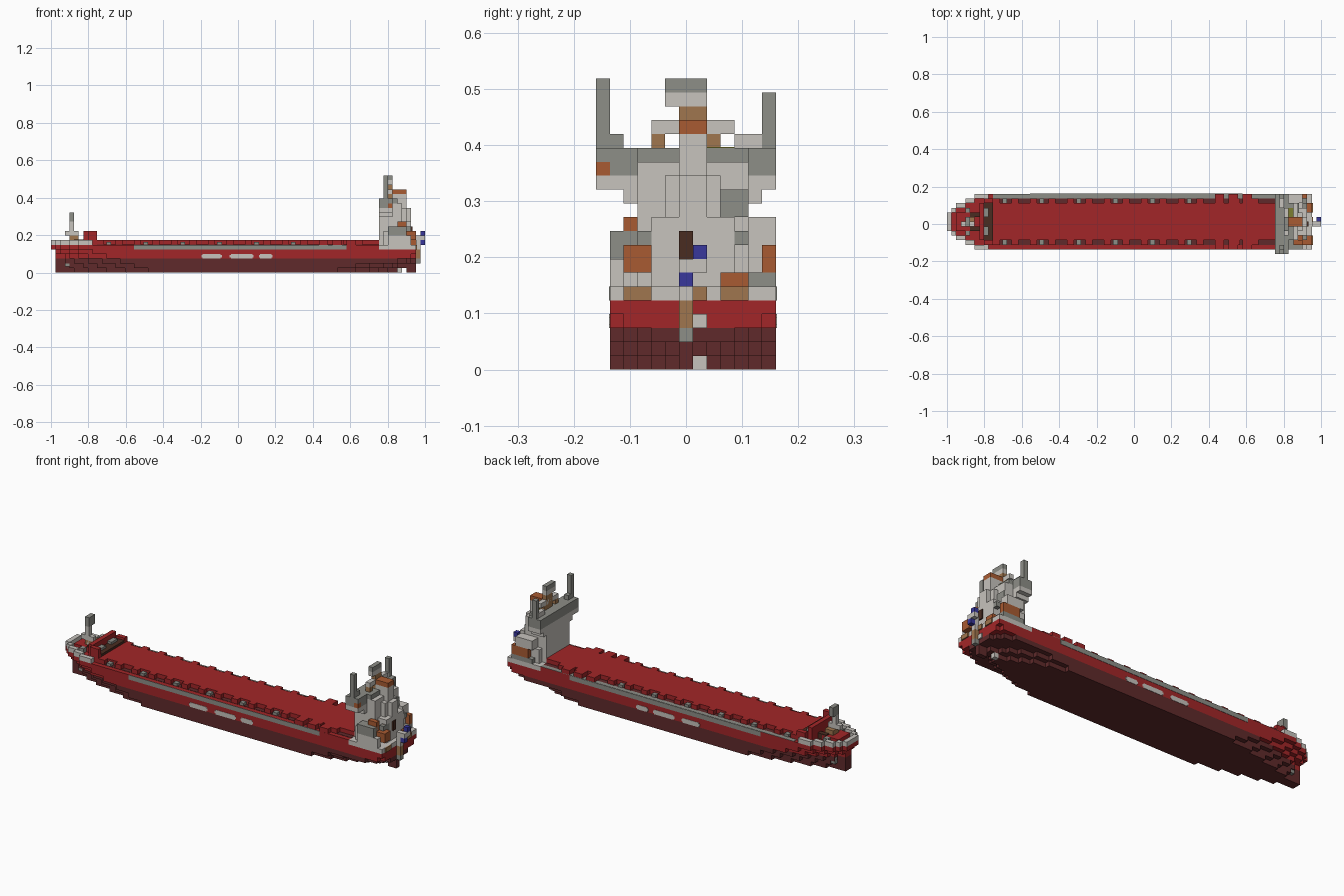
import bpy, bmesh

default = bpy.data.objects.get("Cube")
if default:
    bpy.data.objects.remove(default)

U = 2 / 81          # one building block
PLATE = 0.25        # thickness of painted plates, in blocks


def material(name, hexa):
    def linear(c):
        return c / 12.92 if c <= 0.04045 else ((c + 0.055) / 1.055) ** 2.4
    rgb = [linear(int(hexa[n:n + 2], 16) / 255) for n in (0, 2, 4)]
    m = bpy.data.materials.new(name)
    m.use_nodes = True
    m.diffuse_color = (*rgb, 1)
    m.node_tree.nodes["Principled BSDF"].inputs["Base Color"].default_value = (*rgb, 1)
    return m


RED = material("hull red", "a22628")
MAROON = material("dark red", "602a2b")
LIGHT = material("light grey", "c7c3bd")
GREY = material("mid grey", "8d8e87")
BROWN = material("tan brown", "a0764e")
ORANGE = material("rust orange", "a95b32")
DARK = material("dark brown", "4a2c21")
BLUE = material("flag blue", "38379c")
OLIVE = material("olive", "7c7d30")


def prism(name, mat, outline, bottom, top):
    """Extrude an outline given in blocks between two heights in blocks."""
    bm = bmesh.new()
    verts = [bm.verts.new(((i - 40.5) * U, (j - 6.5) * U, bottom * U)) for i, j in outline]
    face = bm.faces.new(verts)
    new = bmesh.ops.extrude_face_region(bm, geom=[face])["geom"]
    bmesh.ops.translate(bm, vec=(0, 0, (top - bottom) * U),
                        verts=[g for g in new if isinstance(g, bmesh.types.BMVert)])
    bmesh.ops.recalc_face_normals(bm, faces=bm.faces)
    mesh = bpy.data.meshes.new(name)
    bm.to_mesh(mesh)
    bm.free()
    mesh.materials.append(mat)
    ob = bpy.data.objects.new(name, mesh)
    bpy.context.collection.objects.link(ob)


def box(name, mat, x, y, z):
    """Box from (start, end) block ranges."""
    outline = [(x[0], y[0]), (x[1], y[0]), (x[1], y[1]), (x[0], y[1])]
    prism(name, mat, outline, *z)


def pair(name, mat, x, y, z):
    """The same box on both sides of the hull centreline, which is at block 7."""
    box(name + "_left", mat, x, y, z)
    box(name + "_right", mat, x, (14 - y[1], 14 - y[0]), z)


def stepped(bow, stern):
    """Stair-stepped hull outline: block index where each half width starts and ends."""
    side = []
    for h, i in enumerate(bow, 1):
        side += [(i, h - 1), (i, h)]
    for h, i in reversed(list(enumerate(stern, 1))):
        side += [(i, h), (i, h - 1)]
    clean = []
    for p in side:
        if clean and p == clean[-1]:
            continue
        if len(clean) > 1 and clean[-1][0] == clean[-2][0] == p[0]:
            clean.pop()
        clean.append(p)
    left = [(i, 7 + h) for i, h in clean]
    right = [(i, 7 - h) for i, h in reversed(clean) if h]
    return left + right


# Hull layers, from the keel up
layers = [
    ("keel", MAROON, (1, 5, 8, 12, 16, 21), (75, 73, 71, 69, 66, 62)),
    ("bilge", MAROON, (1, 4, 7, 10, 14, 18), (77, 75, 74, 72, 69, 66)),
    ("waterline", MAROON, (1, 3, 5, 8, 11, 15), (79, 79, 79, 78, 77, 75)),
    ("lower_side", RED, (1, 3, 4, 6, 8, 12), (79, 79, 79, 79, 79, 78)),
    ("upper_side", RED, (1, 1, 2, 4, 6, 9), [79] * 6),
    ("main_deck", RED, (0, 0, 1, 2, 4, 6), [71] * 6),
]
for k, (name, mat, bow, stern) in enumerate(layers):
    prism(name, mat, stepped(bow, stern), k, k + 1)
box("aft_deck", LIGHT, (71, 79), (1, 13), (5, 6))

# Side stripes and painted ovals
pair("side_stripe", GREY, (18, 64), (13 - PLATE, 13 + PLATE / 4), (5, 6))
box("deck_edge_left", GREY, (10, 71), (12, 13), (6, 6 + PLATE / 4))
pair("gutter", MAROON, (10, 71), (11, 12), (6, 6 + PLATE / 4))
for n, (a, b) in enumerate([(32.6, 37), (38.7, 43.9), (45, 48)]):
    for side, y in (("right", (1 - PLATE / 4, 1 + PLATE / 4)), ("left", (13 - PLATE / 4, 13 + PLATE / 4))):
        tag = f"hull_patch_{side}_{n}"
        box(tag, LIGHT, (a + PLATE, b - PLATE), y, (3, 4))
        box(tag + "_ends", LIGHT, (a, b), y, (3 + PLATE, 4 - PLATE))

# Cargo hatch with notched edges
box("hatch_cover", RED, (10, 71), (3, 11), (6, 7))
for i in range(10, 70, 4):
    pair(f"hatch_lug_{i}", RED, (i, i + 1.5), (11, 12), (6, 7))
for i in (58, 61, 64):
    pair(f"aft_locker_{i}", RED, (i, i + 2), (11, 12.99), (6, 7))
for i in range(12, 56, 8):
    pair(f"rail_post_{i}", GREY, (i, i + 1), (11, 12), (6, 6.6))

# Bow bulwark following the deck outline
box("stem_rail", LIGHT, (0, 1), (5, 9), (6, 7))
rails = [(1, 2, 2), (2, 4, 3), (4, 6, 4), (6, 9, 5)]
for a, b, h in rails:
    pair(f"bow_rail_{a}", LIGHT, (a, b), (7 + h, 8 + h), (6, 7))
pair("bow_bollard", GREY, (4, 5), (9, 10), (6, 7))
pair("anchor", GREY, (3, 4), (8, 8.8), (1.3, 2.7))

# Forward mast and store
box("windlass", RED, (2, 6), (5, 9), (6, 7))
pair("chain_locker", DARK, (5, 7), (8, 9), (6, 7.2))
box("mast_foot", BROWN, (4, 6), (6, 8), (7, 8))
box("mast_base", LIGHT, (3, 6), (6, 7), (8, 9))
box("mast_pole", LIGHT, (4, 5), (6, 7), (7, 11))
box("mast_head", GREY, (4, 5), (6, 8), (11, 13))
box("store_front", RED, (7, 8), (3, 11), (6, 9))
box("store_side_right", RED, (8, 10), (2, 3), (6, 9))
box("store_side_left", RED, (8, 10), (11, 12), (6, 8))
box("store_floor", DARK, (8, 10), (3, 11), (6, 7.5))
pair("store_vent", GREY, (8, 9), (8, 10), (7.5, 8))

# Accommodation block in tiers
box("front_house", LIGHT, (71, 76), (3, 11), (6, 13))
pair("lower_house", LIGHT, (72, 77), (11, 12), (6, 9))
box("middle_house", LIGHT, (76, 78), (4, 10), (6, 11))
box("upper_house", LIGHT, (76, 77), (5, 9), (11, 14))
box("upper_house_aft", LIGHT, (77, 78), (6, 8), (11, 14))
box("bridge_support", LIGHT, (71, 74), (2, 12), (12, 13))
box("outer_deck_right", LIGHT, (73, 78), (1, 2), (6, 8))
box("outer_deck_left", GREY, (73, 78), (11, 13), (6, 7))
box("raft_left", ORANGE, (74, 78), (12, 13), (7, 9))
box("boat_frame_left", LIGHT, (73, 77), (11, 13), (9, 11))
box("boat_frame_right", GREY, (73, 77), (1, 3), (8, 10))
box("lifeboat_right", ORANGE, (75, 77), (2, 3), (9, 11))
box("raft_right", ORANGE, (76, 79), (2, 4), (7, 9))
box("aft_locker_right", GREY, (77, 78), (3, 5), (8, 10))
box("aft_locker_left", GREY, (77, 78), (10, 11), (9, 10))
box("aft_crate", ORANGE, (77, 79), (9, 11), (6, 7))
for n, (a, b) in enumerate([(2, 4), (7, 8), (9, 11)]):
    box(f"stern_panel_{n}", BROWN, (79, 79 + PLATE), (a, b), (5, 6))
box("aft_door", DARK, (78, 78 + PLATE), (6, 7), (8, 10))
box("side_door", DARK, (77, 78), (4 - PLATE, 4), (9, 10))
box("air_intake", GREY, (76, 76 + PLATE), (9, 11), (11, 13))

# Bridge with wings and corner posts
box("bridge_floor", LIGHT, (71, 74), (0, 13), (13, 14))
box("bridge_front", GREY, (71, 72), (0, 13), (14, 16))
box("bridge_room", LIGHT, (72, 76), (3, 11), (13, 15))
box("bridge_roof", GREY, (72, 75), (3, 11), (15, 16))
pair("wing_inner", GREY, (72, 74), (11, 13), (14, 16))
box("wing_end", GREY, (71, 73), (0, 3), (14, 16))
box("wing_end_top", GREY, (73, 74), (0, 1), (15, 16))
box("wing_lamp", ORANGE, (73, 74), (0, 1), (14, 15))
box("post_right", GREY, (72, 73), (0, 1), (16, 21))
box("post_right_foot", GREY, (72, 73), (1, 2), (16, 17))
box("post_left", GREY, (72, 73), (12, 13), (16, 20))
box("post_left_foot", LIGHT, (72, 73), (10, 12), (16, 17))

# Funnel and radar mast
box("funnel", LIGHT, (74, 77), (6, 8), (14, 17))
box("funnel_cap", ORANGE, (74, 77), (6, 8), (17, 18))
box("radar_pole", BROWN, (73, 74), (6, 8), (16, 19))
box("radar_arm", LIGHT, (73, 74), (4, 10), (17, 18))
box("arm_brace_right", BROWN, (73, 74), (4, 5), (16, 17))
box("arm_brace_left", BROWN, (73, 74), (8, 9), (16, 17))
box("radar_base", LIGHT, (73, 74), (5, 8), (19, 20))
box("radar_top", GREY, (73, 74), (5, 8), (20, 21))
box("roof_hatch", OLIVE, (74, 75), (8, 10), (16, 16 + PLATE / 4))

# Stern post, flag, rudder and propeller
box("stern_post", BROWN, (79, 80), (6, 7), (3, 5))
box("stern_post_foot", GREY, (79, 80), (6, 7), (2, 3))
box("stern_marking", LIGHT, (79, 79 + PLATE), (7, 8), (3, 4))
box("flag_staff", LIGHT, (79, 80), (6, 7), (5, 8))
box("flag_low", BLUE, (80, 81), (6, 7), (6, 7))
box("flag_middle", LIGHT, (80, 81), (6, 8), (7, 8))
box("flag_high", BLUE, (80, 81), (7, 8), (8, 9))
box("propeller", LIGHT, (75, 76), (7, 8), (0, 1))
box("rudder", MAROON, (77, 79), (6, 7), (0, 2))
